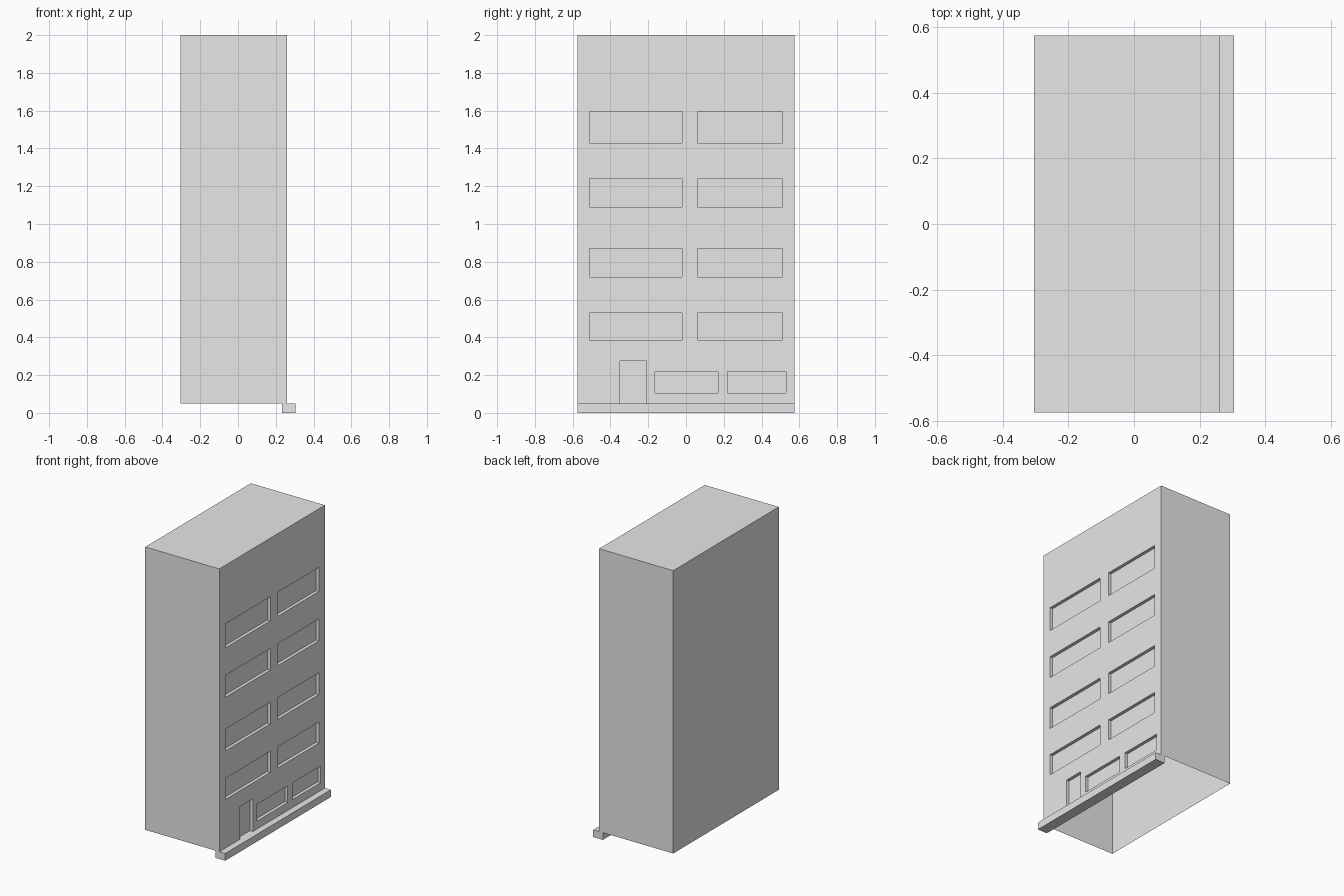
import bpy
import bmesh
from mathutils import Matrix, Vector

cube = bpy.data.objects.get("Cube")
if cube:
    bpy.data.objects.remove(cube)

GREY = (0.8, 0.8, 0.8, 1.0)
grey = bpy.data.materials.new("plain_grey")
grey.use_nodes = True
grey.diffuse_color = GREY
grey.node_tree.nodes["Principled BSDF"].inputs["Base Color"].default_value = GREY


def make_boxes(name, boxes):
    """One object made of boxes, each given by its low and high corner."""
    bm = bmesh.new()
    for low, high in boxes:
        low, high = Vector(low), Vector(high)
        place = Matrix.Translation((low + high) / 2) @ Matrix.Diagonal((*(high - low), 1))
        bmesh.ops.create_cube(bm, size=1, matrix=place)
    mesh = bpy.data.meshes.new(name)
    bm.to_mesh(mesh)
    bm.free()
    mesh.materials.append(grey)
    obj = bpy.data.objects.new(name, mesh)
    bpy.context.collection.objects.link(obj)
    return obj


HALF = 0.575      # half the facade length
FACE = 0.26       # facade plane
BASE = 0.05       # underside of the building
RECESS = 0.022    # depth of windows and door

# Openings on the facade: upper window rows, shop windows, door
openings = []
for z0, z1 in [(0.385, 0.53), (0.72, 0.87), (1.09, 1.24), (1.43, 1.595)]:
    for y0, y1 in [(-0.51, -0.02), (0.06, 0.51)]:
        openings.append((y0, y1, z0, z1))
for y0, y1 in [(-0.165, 0.17), (0.22, 0.53)]:
    openings.append((y0, y1, 0.105, 0.22))
openings.append((-0.35, -0.21, BASE - 0.02, 0.275))

# Building block with recessed openings
building = make_boxes("building", [((-0.305, -HALF, BASE), (FACE, HALF, 2.0))])
cutter = make_boxes("opening_cutter", [
    ((FACE - RECESS, y0, z0), (FACE + 0.05, y1, z1)) for y0, y1, z0, z1 in openings])
cutter.hide_render = True
cut = building.modifiers.new("openings", "BOOLEAN")
cut.operation = "DIFFERENCE"
cut.solver = "EXACT"
cut.object = cutter
graph = bpy.context.evaluated_depsgraph_get()
building.data = bpy.data.meshes.new_from_object(building.evaluated_get(graph))
building.modifiers.clear()
bpy.data.objects.remove(cutter)

# The underside of the shell is open
bm = bmesh.new()
bm.from_mesh(building.data)
under = [f for f in bm.faces if all(v.co.z < BASE + 0.001 for v in f.verts)]
bmesh.ops.delete(bm, geom=under, context="FACES")
bm.to_mesh(building.data)
bm.free()

# Kerb along the foot of the facade
make_boxes("kerb", [((0.232, -HALF, 0.0), (0.305, HALF, BASE))])
